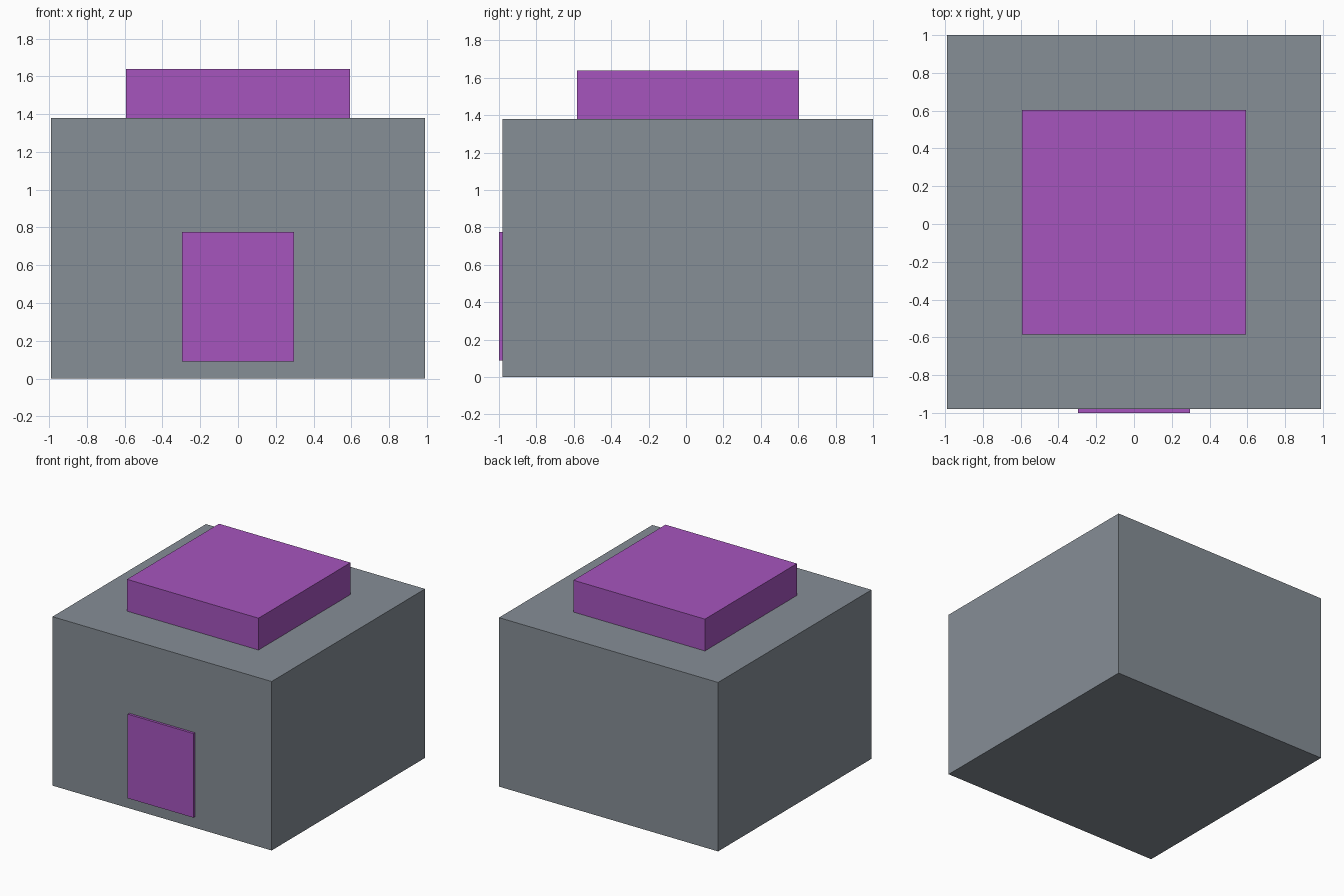
import bpy

cube = bpy.data.objects.get("Cube")
if cube:
    bpy.data.objects.remove(cube, do_unlink=True)


def linear(c):
    c /= 255
    return c / 12.92 if c <= 0.04045 else ((c + 0.055) / 1.055) ** 2.4


def make_material(name, *rgb):
    mat = bpy.data.materials.new(name)
    mat.use_nodes = True
    color = (*[linear(c) for c in rgb], 1)
    mat.diffuse_color = color
    mat.node_tree.nodes["Principled BSDF"].inputs["Base Color"].default_value = color
    return mat


def box(name, low, high, mat):
    """Box between two opposite corners."""
    center = [(a + b) / 2 for a, b in zip(low, high)]
    bpy.ops.mesh.primitive_cube_add(size=1, location=center)
    obj = bpy.context.object
    obj.name = name
    obj.scale = [b - a for a, b in zip(low, high)]
    bpy.ops.object.transform_apply(location=False, rotation=False, scale=True)
    obj.data.materials.append(mat)
    return obj


gray = make_material("slate gray", 134, 142, 150)
purple = make_material("purple", 166, 85, 190)

# Main block
box("body", (-0.99, -0.98, 0), (0.99, 1.0, 1.38), gray)
# Raised slab on the roof
box("roof_slab", (-0.594, -0.584, 1.38), (0.594, 0.604, 1.64), purple)
# Thin door panel on the front
box("door", (-0.297, -1.0, 0.09), (0.297, -0.98, 0.777), purple)
